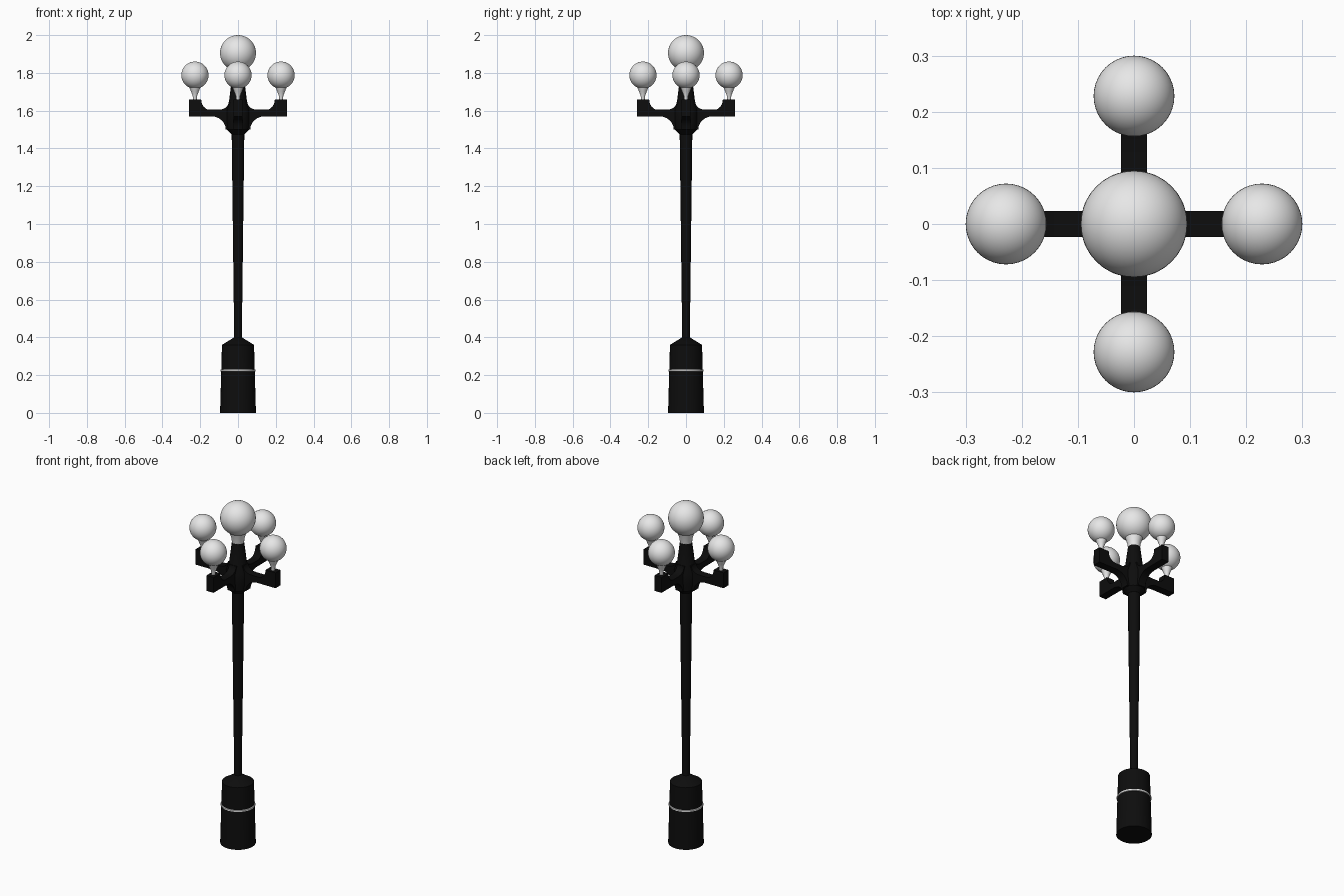
import bpy, bmesh, math
from mathutils import Matrix

cube = bpy.data.objects.get("Cube")
if cube:
    bpy.data.objects.remove(cube, do_unlink=True)


def material(name, value):
    m = bpy.data.materials.new(name)
    m.use_nodes = True
    colour = (value, value, value, 1)
    m.diffuse_color = colour
    m.node_tree.nodes["Principled BSDF"].inputs["Base Color"].default_value = colour
    return m


BLACK = material("black iron", 0.004)
WHITE = material("frosted white", 0.8)


def finish(name, bm, mat, smooth=True):
    bmesh.ops.recalc_face_normals(bm, faces=bm.faces)
    me = bpy.data.meshes.new(name)
    bm.to_mesh(me)
    bm.free()
    me.materials.append(mat)
    ob = bpy.data.objects.new(name, me)
    bpy.context.collection.objects.link(ob)
    if smooth:
        bpy.ops.object.select_all(action='DESELECT')
        ob.select_set(True)
        bpy.context.view_layer.objects.active = ob
        bpy.ops.object.shade_smooth_by_angle(angle=math.radians(35))
    return ob


def lathe(name, profile, mat, sides=32, x=0, y=0):
    """Turn a (radius, height) profile about a vertical axis, capping both ends."""
    bm = bmesh.new()
    rings = [[bm.verts.new((x + r * math.cos(2 * math.pi * i / sides),
                            y + r * math.sin(2 * math.pi * i / sides), z))
              for i in range(sides)] for r, z in profile]
    for a, b in zip(rings, rings[1:]):
        for i in range(sides):
            j = (i + 1) % sides
            bm.faces.new((a[i], a[j], b[j], b[i]))
    bm.faces.new(rings[0])
    bm.faces.new(rings[-1])
    return finish(name, bm, mat)


def globe(name, radius, x, y, z):
    bm = bmesh.new()
    bmesh.ops.create_uvsphere(bm, u_segments=40, v_segments=24, radius=radius,
                              matrix=Matrix.Translation((x, y, z)))
    return finish(name, bm, WHITE)


def arc(cx, cz, rx, rz, start, end, steps=6):
    """Points of an elliptical fillet, angles in degrees."""
    angles = [math.radians(start + (end - start) * i / steps) for i in range(steps + 1)]
    return [(cx + rx * math.cos(a), cz + rz * math.sin(a)) for a in angles]


def arm(name, angle):
    """Bracket outline with filleted corners, extruded sideways and turned."""
    outline = [(0, 1.5), (0.055, 1.5)]
    outline += arc(0.14, 1.5, 0.075, 0.07, 180, 90)      # brace under the arm
    outline += [(0.26, 1.57), (0.26, 1.66), (0.195, 1.66)]
    outline += arc(0.15, 1.66, 0.045, 0.055, 0, -90)     # sweep up to lamp block
    outline += arc(0.10, 1.645, 0.05, 0.04, -90, -180)   # sweep up to hub
    outline += [(0, 1.645)]
    bm = bmesh.new()
    face = bm.faces.new([bm.verts.new((x, -0.023, z)) for x, z in outline])
    out = bmesh.ops.extrude_face_region(bm, geom=[face])
    moved = [v for v in out["geom"] if isinstance(v, bmesh.types.BMVert)]
    bmesh.ops.translate(bm, verts=moved, vec=(0, 0.046, 0))
    bm.transform(Matrix.Rotation(angle, 4, 'Z'))
    return finish(name, bm, BLACK)


# Base and its pale band
lathe("base", [(0.095, 0), (0.085, 0.36), (0.02, 0.4)], BLACK)
lathe("base_band", [(0.089, 0.219), (0.0925, 0.221), (0.0925, 0.229), (0.089, 0.231)], WHITE)

# Pole, hub and upper column
lathe("pole", [(0.02, 0.38), (0.034, 1.52)], BLACK, 16)
lathe("hub", [(0.034, 1.475), (0.058, 1.5), (0.064, 1.55), (0.064, 1.6),
              (0.048, 1.645), (0.033, 1.765)], BLACK, 16)

# Central lamp
lathe("centre_neck", [(0.031, 1.755), (0.036, 1.79), (0.05, 1.835)], WHITE)
globe("centre_globe", 0.095, 0, 0, 1.905)

# Four lamp arms
for i, side in enumerate(("left", "back", "right", "front")):
    a = i * math.pi / 2
    x, y = 0.228 * math.cos(a), 0.228 * math.sin(a)
    arm(side + "_arm", a)
    lathe(side + "_neck", [(0.01, 1.655), (0.012, 1.68), (0.02, 1.7), (0.032, 1.73)],
          WHITE, 24, x, y)
    globe(side + "_globe", 0.072, x, y, 1.788)
